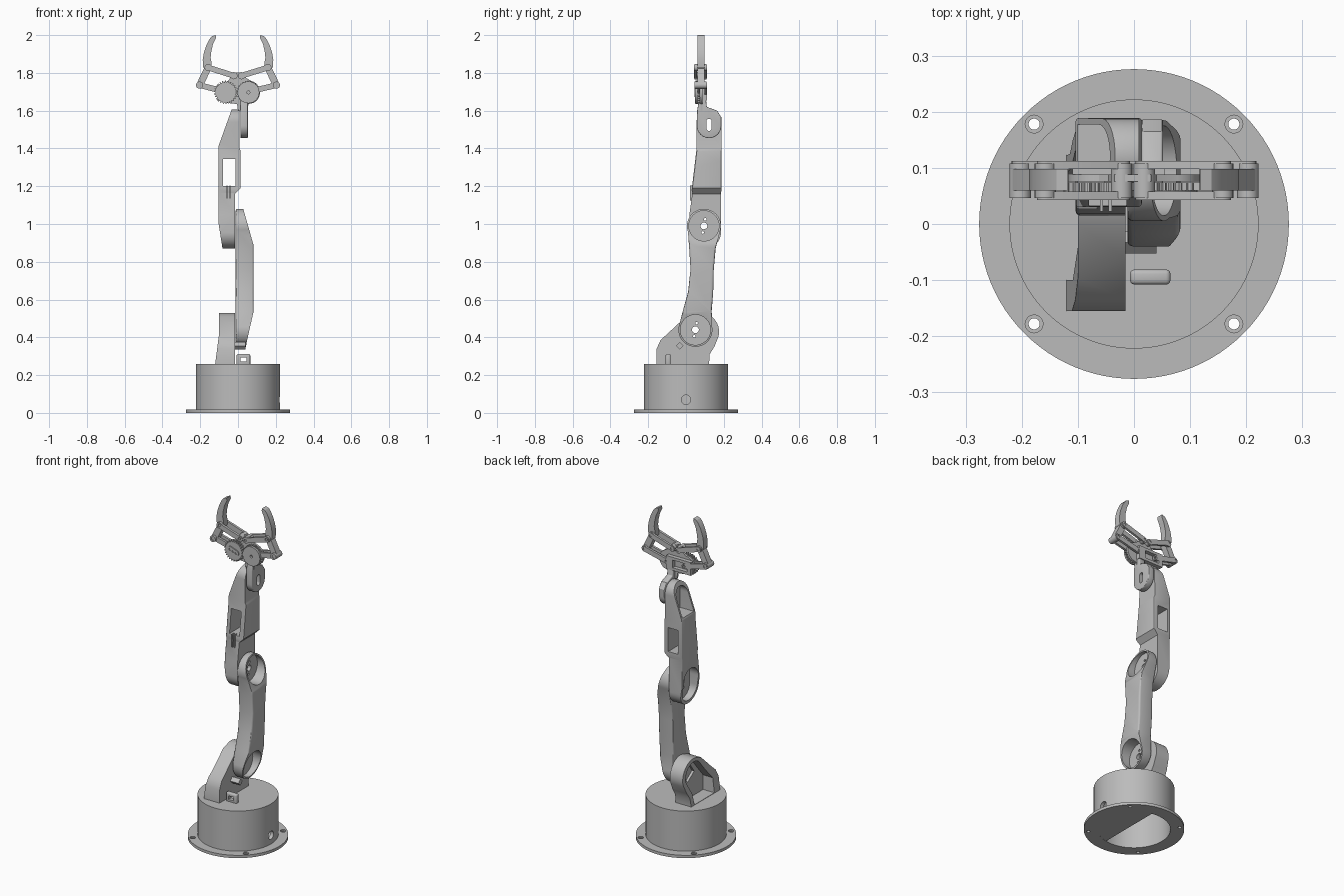
import bpy, bmesh, math
from math import cos, sin, radians, pi

if "Cube" in bpy.data.objects:
    bpy.data.objects.remove(bpy.data.objects["Cube"])

grey = bpy.data.materials.new("light grey plastic")
grey.use_nodes = True
grey.diffuse_color = (0.5, 0.5, 0.5, 1)
grey.node_tree.nodes["Principled BSDF"].inputs["Base Color"].default_value = (0.5, 0.5, 0.5, 1)
parts = []


def prism(name, pts, axis, a, b):
    """Extrude a flat outline along an axis from a to b."""
    place = {"x": lambda p, t: (t, p[0], p[1]),
             "y": lambda p, t: (p[0], t, p[1]),
             "z": lambda p, t: (p[0], p[1], t)}[axis]
    bm = bmesh.new()
    low = [bm.verts.new(place(p, a)) for p in pts]
    high = [bm.verts.new(place(p, b)) for p in pts]
    bm.faces.new(low)
    bm.faces.new(high)
    n = len(pts)
    for i in range(n):
        j = (i + 1) % n
        bm.faces.new((low[i], low[j], high[j], high[i]))
    bmesh.ops.recalc_face_normals(bm, faces=bm.faces)
    mesh = bpy.data.meshes.new(name)
    bm.to_mesh(mesh)
    bm.free()
    mesh.materials.append(grey)
    ob = bpy.data.objects.new(name, mesh)
    bpy.context.collection.objects.link(ob)
    parts.append(ob)
    return ob


def arc(cx, cy, r, start, end, n=20):
    return [(cx + r * cos(radians(start + (end - start) * i / n)),
             cy + r * sin(radians(start + (end - start) * i / n))) for i in range(n + 1)]


def circle(cx, cy, r, n=32):
    return arc(cx, cy, r, 0, 360, n)[:-1]


def rect(x0, x1, y0, y1):
    return [(x0, y0), (x1, y0), (x1, y1), (x0, y1)]


def capsule(p, q, r):
    a = math.degrees(math.atan2(q[1] - p[1], q[0] - p[0]))
    return arc(*q, r, a - 90, a + 90, 10) + arc(*p, r, a + 90, a + 270, 10)


def apply(ob, mod):
    bpy.context.view_layer.objects.active = ob
    bpy.ops.object.modifier_apply(modifier=mod.name)


def combine(ob, pts, axis, a, b, op="DIFFERENCE"):
    """Cut an extruded outline out of a part, or keep only the overlap."""
    tool = prism("cutter", pts, axis, a, b)
    mod = ob.modifiers.new("cut", "BOOLEAN")
    mod.operation, mod.solver, mod.object = op, "EXACT", tool
    apply(ob, mod)
    parts.remove(tool)
    bpy.data.objects.remove(tool)


def bevel(ob, width, segments=3):
    mod = ob.modifiers.new("round", "BEVEL")
    mod.width, mod.segments, mod.limit_method = width, segments, "ANGLE"
    mod.angle_limit = radians(50)
    apply(ob, mod)


SHOULDER, ELBOW, WRIST = (0.05, 0.44), (0.095, 0.99), (0.122, 1.525)


def horn_holes(ob, centre, a, b):
    """Shaft hole with two screw holes."""
    combine(ob, circle(*centre, 0.018, 20), "x", a, b)
    for s in (-1, 1):
        combine(ob, circle(centre[0] + s * 0.006, centre[1] + s * 0.035, 0.007, 12), "x", a, b)


# Base: hollow drum, screw flange and partial floor
drum = prism("base_drum", circle(0, 0, 0.222, 96), "z", 0.004, 0.26)
combine(drum, circle(0, 0, 0.2, 96), "z", -0.1, 0.24)
combine(drum, circle(0, 0.07, 0.025, 24), "x", 0.1, 0.4)
flange = prism("base_flange", circle(0, 0, 0.276, 96), "z", 0, 0.017)
combine(flange, circle(0, 0, 0.2, 96), "z", -0.1, 0.1)
for sx in (-1, 1):
    for sy in (-1, 1):
        combine(flange, circle(sx * 0.178, sy * 0.178, 0.01, 16), "z", -0.1, 0.1)
        combine(flange, circle(sx * 0.178, sy * 0.178, 0.016, 16), "z", 0.01, 0.1)
prism("base_floor", arc(0, 0, 0.205, -80, 80, 30), "z", 0.001, 0.016)

# Shoulder bracket: solid towards the arm, pocketed on the outside
bracket = prism("shoulder_bracket",
                [(-0.155, 0.255), (0.122, 0.255), (0.125, 0.31), (0.15, 0.35)]
                + arc(0.075, 0.43, 0.1, -20, 100)
                + [(0.0, 0.51), (-0.135, 0.385), (-0.155, 0.34)], "x", -0.13, -0.015)
combine(bracket, [(-0.122, 0.25), (-0.1, 0.42), (-0.1, 0.6), (-0.015, 0.6), (-0.015, 0.25)],
        "y", -0.4, 0.4, "INTERSECT")
combine(bracket, [(-0.1, 0.262), (0.09, 0.262), (0.1, 0.33)]
        + arc(0.068, 0.43, 0.078, -20, 130) + [(-0.1, 0.35)], "x", -0.3, -0.045)
square = arc(0.04, 0.415, 0.055, 10, 280, 3)
combine(bracket, square, "x", -0.3, -0.03)
horn_holes(bracket, SHOULDER, -0.2, 0.1)

# Cable clips
clip = prism("base_cable_clip", rect(-0.007, 0.065, 0.25, 0.312), "y", -0.108, -0.081)
bevel(clip, 0.008)
combine(clip, rect(0.012, 0.046, 0.272, 0.294), "y", -0.2, 0)
clip = prism("bracket_cable_clip", arc(-0.033, 0.355, 0.02, 0, 270, 3), "x", -0.02, 0.04)
combine(clip, arc(-0.033, 0.355, 0.01, 0, 270, 3), "x", -0.01, 0.03)

# Upper arm with a round cup at each end
upper = prism("upper_arm",
              arc(*SHOULDER, 0.09, 170, 370, 30)
              + [(0.136, 0.54), (0.144, 0.64), (0.147, 0.76), (0.157, 0.87)]
              + arc(*ELBOW, 0.09, -20, 200, 30)
              + [(0.017, 0.87), (0.024, 0.76), (0.011, 0.64), (-0.018, 0.535)], "x", -0.012, 0.083)
bevel(upper, 0.01)
combine(upper, [(-0.1, 0.3), (0.036, 0.3), (0.045, 0.37), (0.083, 0.54), (0.083, 0.886),
                (0.03, 1.072), (0.028, 1.2), (-0.1, 1.2)], "y", -0.4, 0.4, "INTERSECT")
for joint in (SHOULDER, ELBOW):
    combine(upper, circle(*joint, 0.08, 48), "x", 0.008, 0.3)
    horn_holes(upper, joint, -0.1, 0.1)

# Forearm with a see-through servo bay
fore = prism("forearm",
             arc(0.1, 0.955, 0.085, 180, 360) + [(0.185, 1.165), (0.189, 1.18), (0.189, 1.39)]
             + arc(0.122, 1.54, 0.066, 0, 180)
             + [(0.055, 1.39), (0.03, 1.18), (0.034, 1.165), (0.018, 1.05)], "x", -0.104, 0.014)
bevel(fore, 0.006)
combine(fore, [(-0.082, 0.8), (-0.015, 0.8), (-0.015, 1.16), (0.014, 1.19), (0.014, 1.385),
               (0.009, 1.4), (0.009, 1.7), (-0.034, 1.7), (-0.034, 1.605), (-0.104, 1.41),
               (-0.104, 1.01), (-0.082, 0.87)], "y", -0.4, 0.4, "INTERSECT")
combine(fore, rect(-0.08, -0.013, 1.2, 1.345), "y", -0.2, 0.4)
combine(fore, arc(*WRIST, 0.055, 0, 180) + [(0.067, 1.42), (0.177, 1.42)], "x", -0.3, -0.008)
combine(fore, arc(0.1, 0.96, 0.07, 180, 360) + arc(0.1, 1.02, 0.07, 0, 180), "x", -0.3, -0.045)
horn_holes(fore, ELBOW, -0.2, 0.1)
slot = capsule((WRIST[0], 1.507), (WRIST[0], 1.543), 0.014)
combine(fore, slot, "x", -0.2, 0.2)
for x in (-0.058, -0.042):
    prism("forearm_cable_tab", rect(x - 0.003, x + 0.003, 1.125, 1.205), "y", 0.022, 0.045)

# Wrist bracket
wrist = prism("wrist_bracket",
              arc(0.122, 1.52, 0.065, 180, 360)
              + [(0.187, 1.565), (0.165, 1.6), (0.11, 1.62), (0.105, 1.67), (0.07, 1.67), (0.059, 1.6)],
              "x", 0.013, 0.052)
bevel(wrist, 0.005)
combine(wrist, slot, "x", -0.2, 0.2)

# Gripper body plate and rear servo mount
plate = prism("gripper_plate",
              [(0.0, 1.6), (0.052, 1.6), (0.055, 1.635)] + arc(0.055, 1.697, 0.062, -60, 75)
              + [(0.04, 1.775), (0.03, 1.803), (-0.035, 1.803), (-0.045, 1.765)]
              + arc(-0.062, 1.697, 0.055, 90, 260) + [(-0.005, 1.635)], "y", 0.076, 0.088)
mount = prism("gripper_servo_mount", rect(-0.11, 0.055, 1.655, 1.735), "y", 0.088, 0.112)
combine(mount, rect(-0.085, 0.012, 1.672, 1.718), "y", 0.08, 0.2)
cap = prism("right_gear_cover", circle(0.055, 1.697, 0.058), "y", 0.048, 0.06)
combine(cap, circle(0.055, 1.697, 0.008, 12), "y", 0, 0.2)


def gear(name, cx, cz, r, teeth, a, b):
    pts = []
    for i in range(teeth):
        for frac, rad in ((0, r - 0.008), (0.25, r - 0.008), (0.45, r), (0.75, r)):
            t = 2 * pi * (i + frac) / teeth
            pts.append((cx + rad * cos(t), cz + rad * sin(t)))
    return prism(name, pts, "y", a, b)


for name, x in (("left_gear", 0.055), ("right_gear", -0.065)):
    gear(name, x, 1.697, 0.062, 26, 0.06, 0.074)
drive = gear("drive_gear", -0.065, 1.697, 0.062, 26, 0.05, 0.062)
horn = prism("drive_horn", capsule((-0.085, 1.705), (-0.045, 1.69), 0.017), "y", 0.044, 0.052)
for x, z in ((-0.085, 1.705), (-0.065, 1.697), (-0.045, 1.69)):
    combine(horn, circle(x, z, 0.007, 12), "y", 0, 0.2)


# Linkage and fingers, mirrored across the gripper
def link(name, p, q, a, b):
    ob = prism(name, capsule(p, q, 0.015), "y", a, b)
    for c in (p, q):
        combine(ob, circle(*c, 0.008, 12), "y", a - 0.1, b + 0.1)


for s, side in ((1, "left"), (-1, "right")):
    top, low = (s * 0.158, 1.828), (s * 0.203, 1.735)
    pivot, hub = (s * 0.02 - 0.002, 1.785), (s * 0.06 - 0.004, 1.7)
    for a, b in ((0.043, 0.058), (0.098, 0.112)):
        link(side + "_upper_link", pivot, top, a, b)
    for a, b in ((0.06, 0.074), (0.098, 0.112)):
        link(side + "_lower_link", hub, low, a, b)
    for c in (pivot, top, low):
        pin = prism(side + "_pivot_pin", circle(*c, 0.019, 20), "y", 0.046, 0.108)
        combine(pin, circle(*c, 0.009, 12), "y", 0.0, 0.05)
    prism(side + "_finger_base", capsule(low, top, 0.018), "y", 0.06, 0.098)
    tip = [(0.17, 1.812), (0.184, 1.83), (0.187, 1.87), (0.18, 1.91), (0.166, 1.95), (0.15, 1.98),
           (0.138, 1.994), (0.118, 2.0), (0.117, 1.985), (0.133, 1.95), (0.142, 1.91),
           (0.145, 1.88), (0.139, 1.85), (0.14, 1.82)]
    prism(side + "_finger_tip", [(s * x, z) for x, z in tip], "y", 0.06, 0.098)

# Smooth curves, keep edges sharp
bpy.ops.object.select_all(action="DESELECT")
for ob in parts:
    ob.select_set(True)
bpy.context.view_layer.objects.active = parts[0]
bpy.ops.object.shade_smooth_by_angle(angle=radians(30))
